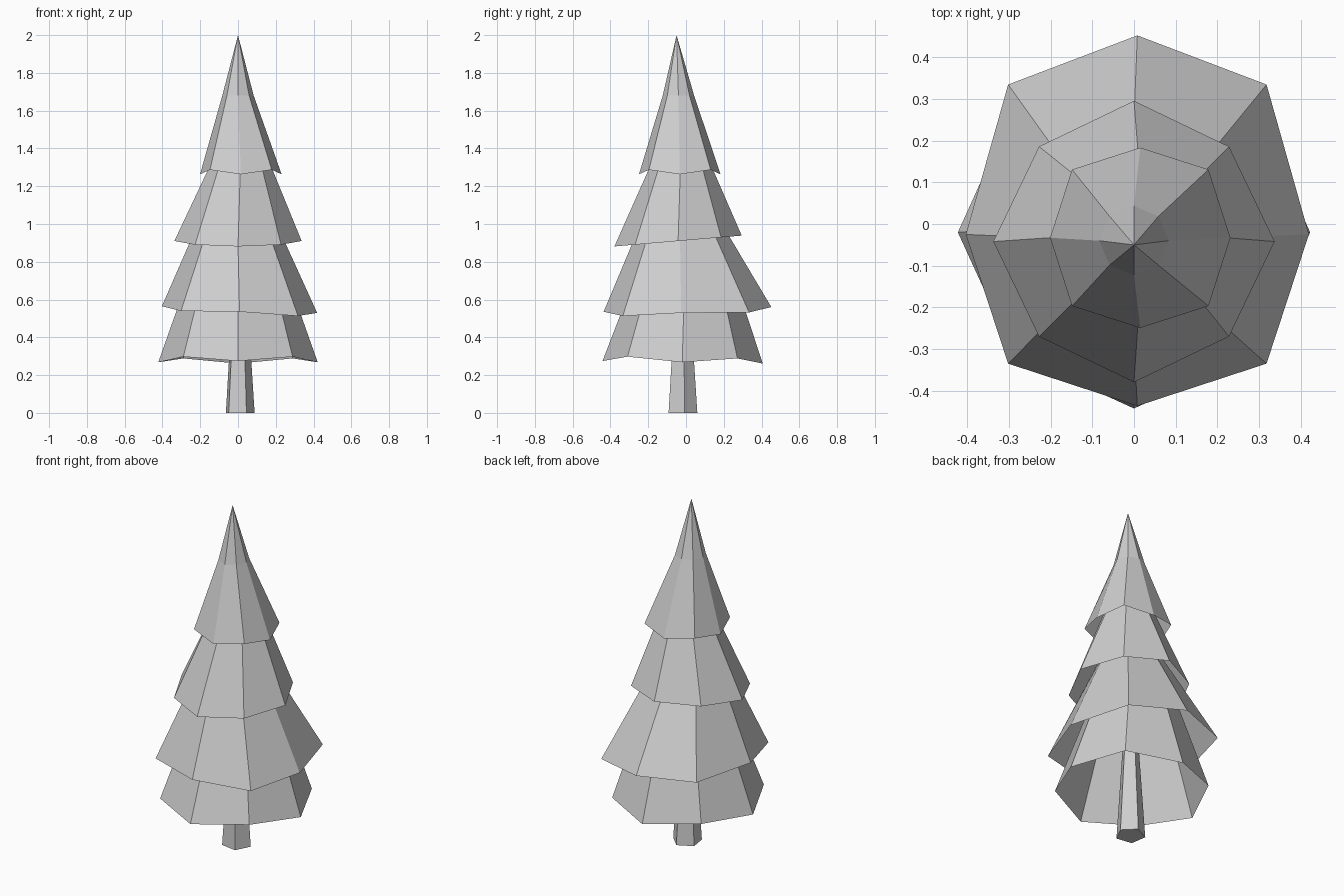
import bpy, bmesh
from math import cos, sin, tau, radians

cube = bpy.data.objects.get("Cube")
if cube:
    bpy.data.objects.remove(cube, do_unlink=True)

# One plain material for the whole tree
SHADE = (0.62, 0.62, 0.62, 1)
grey = bpy.data.materials.new("light_grey")
grey.use_nodes = True
grey.diffuse_color = SHADE
grey.node_tree.nodes["Principled BSDF"].inputs["Base Color"].default_value = SHADE


def finish(name, bm):
    bmesh.ops.recalc_face_normals(bm, faces=bm.faces[:])
    mesh = bpy.data.meshes.new(name)
    bm.to_mesh(mesh)
    bm.free()
    mesh.materials.append(grey)
    bpy.context.collection.objects.link(bpy.data.objects.new(name, mesh))


def ring(bm, sides, centre, radius, z, turn=0):
    """Level regular polygon of points."""
    angles = [radians(turn) + tau * i / sides for i in range(sides)]
    return [bm.verts.new((centre[0] + radius * cos(a), centre[1] + radius * sin(a), z))
            for a in angles]


def bridge(bm, low, high):
    n = len(low)
    for i in range(n):
        j = (i + 1) % n
        bm.faces.new((low[i], low[j], high[j], high[i]))


def tier(name, rim, middle, apex, diagonal=1, back=1, lift=0, tilt=(0, 0)):
    """Hollow eight-sided skirt: uneven open rim, level middle ring, pointed top."""
    bm = bmesh.new()
    low, high = ring(bm, 8, *rim), ring(bm, 8, *middle)
    cx, cy = rim[0]
    for i, v in enumerate(low):
        k = diagonal if i % 2 else 1
        x, y = (v.co.x - cx) * k, (v.co.y - cy) * k
        if y > 0:
            y *= back
        v.co = (cx + x, cy + y, v.co.z + i % 2 * lift + tilt[0] * x + tilt[1] * y)
    bridge(bm, low, high)
    tip = bm.verts.new(apex)
    for i in range(8):
        bm.faces.new((high[i], high[(i + 1) % 8], tip))
    finish(name, bm)


# Branch tiers, bottom to top
tier("bottom_branches", ((0, -0.02), 0.422, 0.268), ((0, 0), 0.17, 0.98), (0, -0.03, 1.45),
     diagonal=0.97, back=1.01, lift=0.025, tilt=(0, -0.016))
tier("lower_branches", ((0.008, -0.025), 0.411, 0.547), ((-0.005, -0.035), 0.16, 1.11),
     (0, -0.04, 1.52), diagonal=1.065, back=1.16, lift=-0.012, tilt=(-0.043, 0.028))
tier("upper_branches", ((0, -0.042), 0.337, 0.91), ((0.015, -0.027), 0.13, 1.38),
     (0, -0.04, 1.72), diagonal=0.955, tilt=(0, 0.085))
tier("top_branches", ((0.015, -0.033), 0.216, 1.263), ((0, -0.04), 0.083, 1.68),
     (0, -0.05, 2), diagonal=1.07, lift=0.024)

# Tapered five-sided trunk reaching up inside the branches
bm = bmesh.new()
foot = ring(bm, 5, (0.008, -0.02), 0.081, 0, turn=9)
top = ring(bm, 5, (0.008, -0.02), 0.042, 0.6, turn=9)
bridge(bm, foot, top)
bm.faces.new(foot)
bm.faces.new(top)
finish("trunk", bm)
